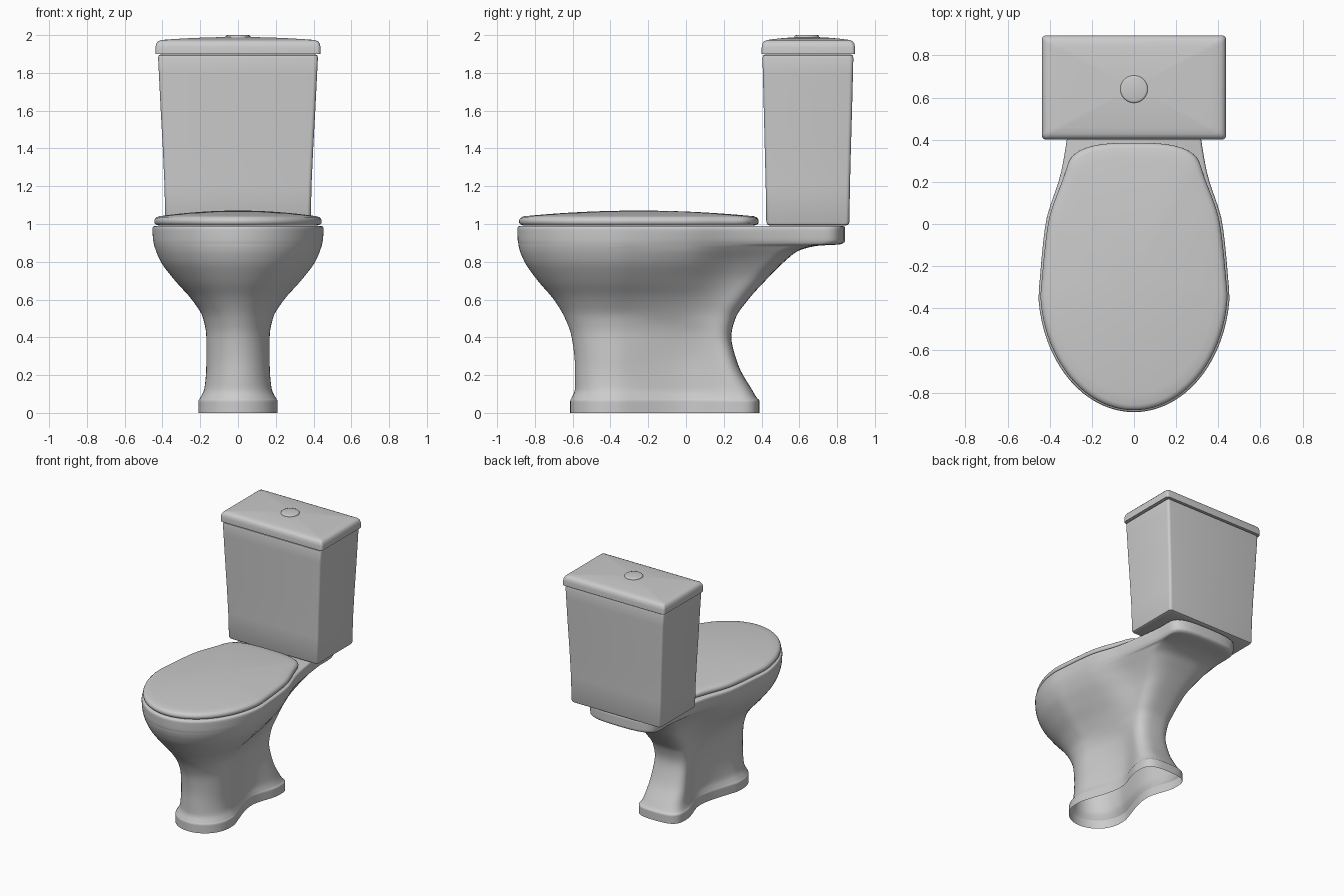
import bpy, bmesh
from math import pi, cos, sin, radians

if "Cube" in bpy.data.objects:
    bpy.data.objects.remove(bpy.data.objects["Cube"])


def pchip(xs, ys, x):
    """Smooth interpolation without overshoot."""
    n = len(xs)
    x = min(max(x, xs[0]), xs[-1])
    d = [(ys[i + 1] - ys[i]) / (xs[i + 1] - xs[i]) for i in range(n - 1)]
    m = [d[0]] + [2 * a * b / (a + b) if a * b > 0 else 0 for a, b in zip(d, d[1:])] + [d[-1]]
    i = 0
    while i < n - 2 and x > xs[i + 1]:
        i += 1
    h = xs[i + 1] - xs[i]
    t = (x - xs[i]) / h
    return ((2 * t**3 - 3 * t**2 + 1) * ys[i] + (t**3 - 2 * t**2 + t) * h * m[i]
            + (3 * t**2 - 2 * t**3) * ys[i + 1] + (t**3 - t**2) * h * m[i + 1])


def loft(name, rings, cap_bottom=True):
    bm = bmesh.new()
    vs = [[bm.verts.new(p) for p in r] for r in rings]
    n = len(vs[0])
    for a, b in zip(vs, vs[1:]):
        for i in range(n):
            j = (i + 1) % n
            bm.faces.new((a[i], a[j], b[j], b[i]))
    bm.faces.new(vs[-1])
    if cap_bottom:
        bm.faces.new(vs[0][::-1])
    bmesh.ops.recalc_face_normals(bm, faces=bm.faces)
    for f in bm.faces:
        f.smooth = True
    me = bpy.data.meshes.new(name)
    bm.to_mesh(me)
    bm.free()
    me.set_sharp_from_angle(angle=radians(40))
    ob = bpy.data.objects.new(name, me)
    bpy.context.collection.objects.link(ob)
    return ob


KNOTS = (-0.35, 0.0, 0.25, 0.6)


def egg(z, yf, yr, widths, n=48):
    """Mirrored outline: round nose, widths along y, squarish back."""
    ya, yb = -0.4 + 0.1 * z, yr - 0.12
    half = []
    for i in range(n + 1):
        y = yf + (yr - yf) * (1 - cos(pi * i / n)) / 2
        w = pchip(KNOTS, widths, y)
        if y < ya:
            w *= max(0, 1 - ((ya - y) / (ya - yf))**2)**0.5
        if y > yb:
            w *= max(0, 1 - ((y - yb) / 0.12)**3)**(1 / 3)
        half.append((w, y, z))
    half[0], half[-1] = (0, yf, z), (0, yr, z)
    return half + [(-x, y, z) for x, y, z in half[-2:0:-1]]


def rounded_rect(z, hw, y0, y1, r=0.02, n=5):
    ring = []
    for k, (cx, cy) in enumerate(((hw - r, y1 - r), (r - hw, y1 - r), (r - hw, y0 + r), (hw - r, y0 + r))):
        for i in range(n + 1):
            a = pi / 2 * (k + i / n)
            ring.append((cx + r * cos(a), cy + r * sin(a), z))
    return ring


# Pedestal and bowl: z, front y, back y, half-widths at the knots
levels = [
    (0.00, -.613, .39, .21, .12, .18, .18),
    (0.06, -.613, .39, .21, .12, .18, .18),
    (0.08, -.605, .375, .20, .115, .17, .17),
    (0.13, -.588, .345, .178, .105, .157, .155),
    (0.25, -.588, .278, .168, .105, .15, .15),
    (0.40, -.605, .24, .168, .12, .145, .14),
    (0.50, -.64, .262, .185, .15, .145, .14),
    (0.60, -.70, .33, .245, .20, .16, .14),
    (0.70, -.785, .42, .335, .275, .19, .15),
    (0.80, -.855, .52, .41, .355, .25, .20),
    (0.86, -.88, .60, .437, .39, .30, .24),
    (0.885, -.886, .70, .445, .40, .32, .26),
    (0.893, -.887, .82, .447, .403, .325, .275),
    (0.915, -.891, .843, .451, .41, .335, .285),
    (0.97, -.893, .843, .455, .42, .345, .29),
    (0.985, -.889, .84, .452, .416, .341, .287),
    (0.99, -.88, .83, .443, .407, .333, .278),
]
rings, SUB = [], 5
idx = list(range(len(levels)))
cols = list(zip(*levels))
for k in range((len(levels) - 1) * SUB + 1):
    z, yf, yr, *w = [pchip(idx, c, k / SUB) for c in cols]
    rings.append(egg(z, yf, yr, w))
loft("bowl", rings, cap_bottom=False)

# Closed seat lid: rounded rim, then shrinking rings that form the dome
base = (.446, .408, .325, .22)
rings = []
for z, inset in ((.993, .02), (.997, .008), (1.005, .001), (1.018, 0), (1.028, .004), (1.036, .013), (1.041, .026)):
    rings.append(egg(z, -.884 + inset, .385 - inset, [w - inset for w in base]))
rim = rings[-1]
for k in range(1, 12):
    s = 1 - k / 12
    rings.append([(x * s, -.25 + (y + .25) * s, 1.041 + .03 * (1 - s * s)) for x, y, z in rim])
loft("seat_lid", rings)

# Tank body, flaring gently upward
tank = [(.993, .368, .44, .85), (.998, .38, .43, .861), (1.01, .385, .425, .865), (1.2, .389, .422, .868),
        (1.4, .398, .417, .873), (1.6, .409, .412, .879), (1.8, .419, .407, .884), (1.88, .423, .405, .886),
        (1.892, .42, .408, .883), (1.897, .41, .418, .873)]
loft("tank", [rounded_rect(*t) for t in tank])

# Tank lid with softened top edge and slight crown
lid = [(1.9, .437, .401, .895), (1.935, .437, .401, .895), (1.955, .433, .405, .891),
       (1.967, .424, .413, .882), (1.974, .408, .428, .868)]
rings = [rounded_rect(*t) for t in lid]
rim = rings[-1]
for k in range(1, 8):
    s = 1 - k / 8
    rings.append([(x * s, .648 + (y - .648) * s, 1.974 + .016 * (1 - s * s)) for x, y, z in rim])
loft("tank_lid", rings)

# Flush button
rings = [[(r * cos(pi * i / 24), .64 + r * sin(pi * i / 24), z) for i in range(48)]
         for z, r in ((1.975, .065), (1.994, .065), (1.998, .062), (2.0, .055))]
loft("flush_button", rings)
